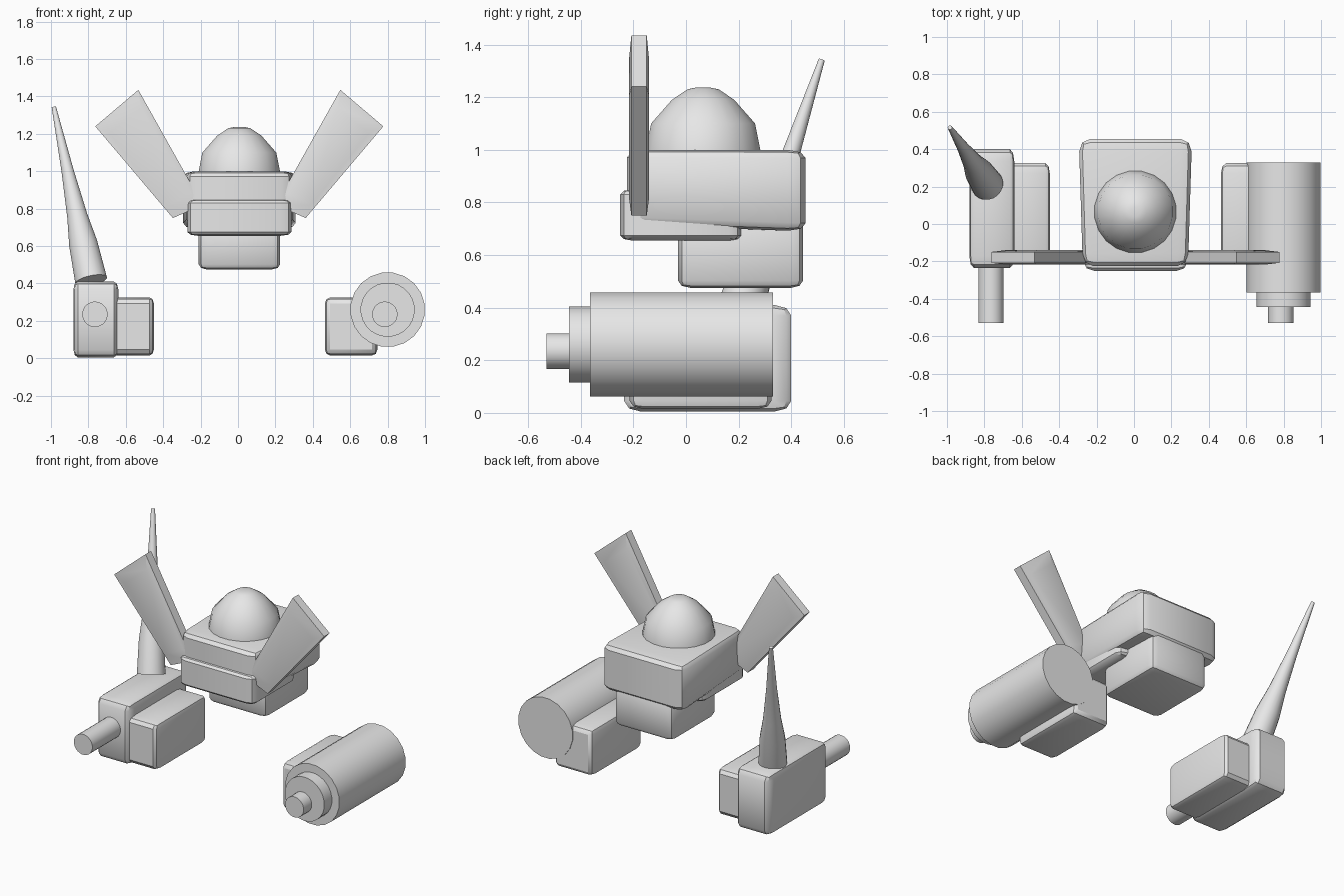
import bpy, bmesh, math
from mathutils import Vector

cube = bpy.data.objects.get("Cube")
if cube:
    bpy.data.objects.remove(cube, do_unlink=True)

# Single grey material
grey = bpy.data.materials.new("plain grey")
grey.use_nodes = True
grey.diffuse_color = (0.8, 0.8, 0.8, 1)
grey.node_tree.nodes["Principled BSDF"].inputs["Base Color"].default_value = grey.diffuse_color


def finish(name, bm, angle=35):
    bmesh.ops.recalc_face_normals(bm, faces=bm.faces)
    mesh = bpy.data.meshes.new(name)
    bm.to_mesh(mesh)
    bm.free()
    mesh.materials.append(grey)
    obj = bpy.data.objects.new(name, mesh)
    bpy.context.collection.objects.link(obj)
    bpy.ops.object.select_all(action="DESELECT")
    obj.select_set(True)
    bpy.context.view_layer.objects.active = obj
    bpy.ops.object.shade_smooth_by_angle(angle=math.radians(angle))
    return obj


def unit_box(keep_y_edges=False, amount=0.1, segments=2):
    """Rounded cube from 0 to 1, stretched later so the rounding follows the size."""
    bm = bmesh.new()
    bmesh.ops.create_cube(bm, size=1)
    edges = [e for e in bm.edges if not keep_y_edges
             or abs(e.verts[0].co.y - e.verts[1].co.y) < 0.5]
    bmesh.ops.bevel(bm, geom=edges, offset=amount, segments=segments,
                    profile=0.5, affect="EDGES")
    for v in bm.verts:
        v.co += Vector((0.5, 0.5, 0.5))
    return bm


def box(name, x, y, z, front_width=1, front_lift=0):
    bm = unit_box()
    mid = sum(x) / 2
    for v in bm.verts:
        u = v.co.copy()
        toward_front = 1 - u.y
        w = 1 + (front_width - 1) * toward_front
        low = z[0] + front_lift * toward_front
        v.co = (mid + (u.x - 0.5) * (x[1] - x[0]) * w,
                y[0] + u.y * (y[1] - y[0]),
                low + u.z * (z[1] - low))
    return finish(name, bm)


def lathe(name, base, axis, profile, sides):
    """Capped rings of (distance, radius) along an axis."""
    bm = bmesh.new()
    turn = Vector(axis).to_track_quat("Z", "Y")
    rings = []
    for d, r in profile:
        ring = []
        for i in range(sides):
            a = math.tau * (i + 0.5) / sides
            p = Vector((r * math.cos(a), r * math.sin(a), d))
            ring.append(bm.verts.new(Vector(base) + turn @ p))
        rings.append(ring)
    for a, b in zip(rings, rings[1:]):
        for i in range(sides):
            j = (i + 1) % sides
            bm.faces.new((a[i], a[j], b[j], b[i]))
    bm.faces.new(rings[0])
    bm.faces.new(rings[-1])
    return finish(name, bm, 40)


def wing(name, side):
    """Slanted plate with chamfered front and back rims."""
    inner = Vector((0.195, 0.82)), Vector((0.54, 1.435))
    outer = Vector((0.355, 0.75)), Vector((0.77, 1.24))
    bm = unit_box(keep_y_edges=True, amount=0.12, segments=1)
    for v in bm.verts:
        u = v.co.copy()
        p = inner[0].lerp(inner[1], u.z).lerp(outer[0].lerp(outer[1], u.z), u.x)
        v.co = (0.007 + side * p.x, -0.217 + 0.077 * u.y, p.y)
    return finish(name, bm, 20)


# Head, jaw and neck
box("head", (-0.295, 0.31), (-0.225, 0.455), (0.69, 1.0), 0.93, 0.025)
box("jaw", (-0.27, 0.285), (-0.25, 0.21), (0.655, 0.85))
box("neck", (-0.21, 0.225), (-0.03, 0.445), (0.475, 0.75))
lathe("dome", (0.007, 0.065, 0.98), (0, 0, 1),
      [(0, 0.222), (0.02, 0.22), (0.12, 0.2), (0.21, 0.12), (0.25, 0.06), (0.257, 0.025)], 20)
for label, side in (("left", 1), ("right", -1)):
    wing(label + "_wing", side)

# Right arm blocks, gun barrel and antenna
box("right_inner_block", (-0.68, -0.45), (-0.215, 0.325), (0.015, 0.325))
box("right_outer_block", (-0.88, -0.64), (-0.235, 0.4), (0.005, 0.41))
lathe("right_barrel", (-0.765, -0.15, 0.235), (0, -1, 0), [(0, 0.068), (0.38, 0.068)], 24)
lathe("antenna", (-0.787, 0.215, 0.425), (-0.2, 0.305, 0.93),
      [(-0.01, 0.087), (0.2, 0.077), (0.36, 0.055), (0.62, 0.033), (0.985, 0.012)], 20)

# Left arm block and stepped cannon
box("left_inner_block", (0.465, 0.745), (-0.215, 0.325), (0.015, 0.325))
lathe("cannon_body", (0.8, 0.33, 0.26), (0, -1, 0), [(0, 0.2), (0.695, 0.2)], 20)
lathe("cannon_collar", (0.8, -0.3, 0.26), (0, -1, 0), [(0, 0.145), (0.145, 0.145)], 24)
lathe("cannon_muzzle", (0.785, -0.4, 0.235), (0, -1, 0), [(0, 0.068), (0.13, 0.068)], 24)
